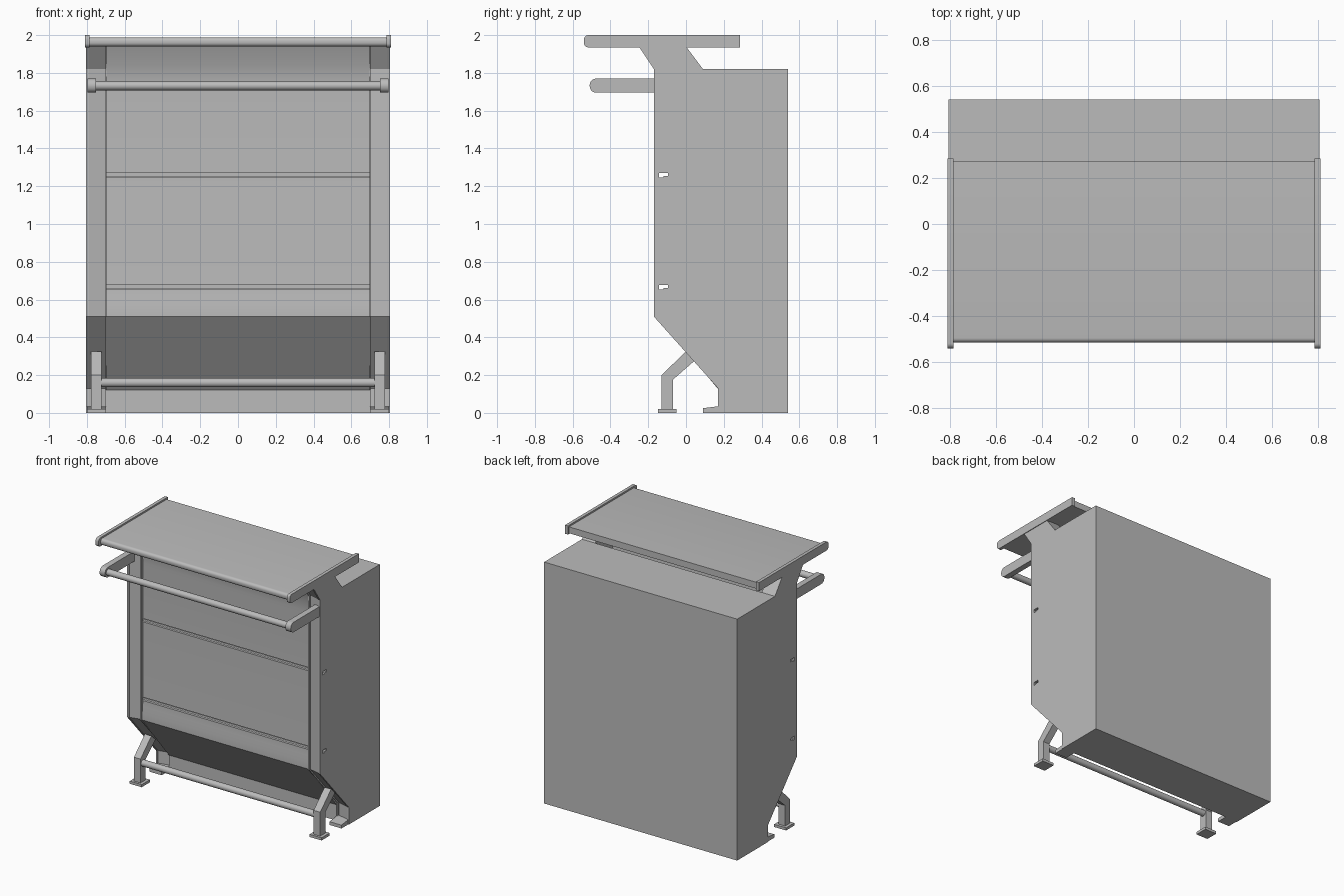
import bpy, bmesh, math
from mathutils import Vector

if "Cube" in bpy.data.objects:
    bpy.data.objects.remove(bpy.data.objects["Cube"], do_unlink=True)

grey = bpy.data.materials.new("plain grey")
grey.use_nodes = True
grey.diffuse_color = (0.5, 0.5, 0.5, 1)
grey.node_tree.nodes["Principled BSDF"].inputs["Base Color"].default_value = (0.5, 0.5, 0.5, 1)


def finish(name, bm, smooth=True):
    bmesh.ops.recalc_face_normals(bm, faces=bm.faces)
    me = bpy.data.meshes.new(name)
    bm.to_mesh(me)
    bm.free()
    ob = bpy.data.objects.new(name, me)
    bpy.context.collection.objects.link(ob)
    me.materials.append(grey)
    if smooth:
        bpy.ops.object.select_all(action="DESELECT")
        ob.select_set(True)
        bpy.context.view_layer.objects.active = ob
        bpy.ops.object.shade_smooth_by_angle(angle=math.radians(32))
    return ob


def loft(name, prof0, x0, prof1, x1, smooth=True):
    """Solid between two (y, z) profiles placed at x0 and x1."""
    bm = bmesh.new()
    a = [bm.verts.new((x0, y, z)) for y, z in prof0]
    b = [bm.verts.new((x1, y, z)) for y, z in prof1]
    n = len(a)
    for i in range(n):
        bm.faces.new((a[i], a[(i + 1) % n], b[(i + 1) % n], b[i]))
    bm.faces.new(a)
    bm.faces.new(b[::-1])
    return finish(name, bm, smooth)


def prism(name, prof, x0, x1, smooth=True):
    return loft(name, prof, x0, prof, x1, smooth)


def rect(y0, y1, z0, z1):
    return [(y0, z0), (y1, z0), (y1, z1), (y0, z1)]


def round_front(y0, y1, z0, z1, r, steps=5):
    """Rectangle profile whose two front (-y) corners are rounded."""
    pts = [(y1, z0), (y1, z1)]
    for i in range(steps + 1):
        t = math.pi / 2 * i / steps
        pts.append((y0 + r - r * math.sin(t), z1 - r + r * math.cos(t)))
    for i in range(steps + 1):
        t = math.pi / 2 * i / steps
        pts.append((y0 + r - r * math.cos(t), z0 + r - r * math.sin(t)))
    return pts


def tube(name, y, z, half, r, sides=24):
    ring = [(y + r * math.cos(2 * math.pi * i / sides),
             z + r * math.sin(2 * math.pi * i / sides)) for i in range(sides)]
    return prism(name, ring, -half, half)


def frame_profile(d):
    """Side outline, with the front edge set back by d."""
    return [(-0.17 + d, 0.51), (-0.17 + d, 1.82), (-0.25 + d, 1.94), (0.0, 1.94),
            (0.09, 1.82), (0.54, 1.82), (0.54, 0), (0.17 + d, 0), (0.17 + d, 0.13)]


# Cabinet body: front panels, sloped apron, kick board, open space below the counter
body = [(-0.14, 0.68), (-0.14, 1.69), (-0.145, 1.76), (-0.165, 1.84), (-0.21, 1.94),
        (-0.19, 1.94), (-0.145, 1.84), (-0.12, 1.72), (-0.12, 1.6), (0.09, 1.6),
        (0.09, 1.82), (0.54, 1.82), (0.54, 0), (0.175, 0), (0.175, 0.12),
        (-0.15, 0.51), (-0.15, 0.56), (-0.143, 0.61)]
slotted = [prism("cabinet_body", body, -0.70, 0.70)]

# Side frames: outer plate, angled column face and inner trim
for side, s in (("left", 1), ("right", -1)):
    edge, inset = frame_profile(0), frame_profile(0.025)
    slotted.append(prism(side + "_outer_plate", edge, s * 0.79, s * 0.805, False))
    slotted.append(loft(side + "_column", frame_profile(0.005), s * 0.79, inset, s * 0.705, False))
    slotted.append(prism(side + "_inner_trim", frame_profile(0.012), s * 0.705, s * 0.695, False))

    # Small front foot of the cabinet
    foot = [(0.09, 0), (0.20, 0), (0.20, 0.035), (0.17, 0.035), (0.09, 0.025)]
    prism(side + "_cabinet_foot", foot, s * 0.70, s * 0.80, False)

    # Counter end cap and rail arm
    prism(side + "_counter_cap", round_front(-0.54, 0.285, 1.935, 2.0, 0.022), s * 0.785, s * 0.81)
    prism(side + "_rail_arm", round_front(-0.51, -0.14, 1.695, 1.77, 0.035), s * 0.752, s * 0.797)

    # Bent footrest leg with base plate
    leg = [(-0.13, 0.02), (-0.13, 0.20), (0.0, 0.325), (0.05, 0.28), (-0.07, 0.175), (-0.07, 0.02)]
    prism(side + "_footrest_leg", leg, s * 0.722, s * 0.777, False)
    prism(side + "_footrest_base", rect(-0.147, -0.05, 0, 0.02), s * 0.70, s * 0.80, False)

# Two grooves that run across the full width
for z in (1.26, 0.667):
    groove = [(-0.142, z + 0.011), (-0.095, z + 0.011), (-0.095, z - 0.006),
              (-0.118, z - 0.006), (-0.122, z - 0.014), (-0.142, z - 0.014)]
    cutter = prism("groove_cutter", groove, -1, 1, False)
    for ob in slotted:
        mod = ob.modifiers.new("groove", "BOOLEAN")
        mod.operation = "DIFFERENCE"
        mod.solver = "EXACT"
        mod.object = cutter
        bpy.context.view_layer.update()
        bpy.context.view_layer.objects.active = ob
        bpy.ops.object.modifier_apply(modifier=mod.name)
    bpy.data.objects.remove(cutter, do_unlink=True)

# Counter top, hand rail and footrest bar
prism("counter_top", round_front(-0.515, 0.272, 1.94, 1.988, 0.02), -0.787, 0.787)
tube("hand_rail", -0.472, 1.732, 0.76, 0.024)
tube("footrest_bar", -0.10, 0.16, 0.73, 0.024)
